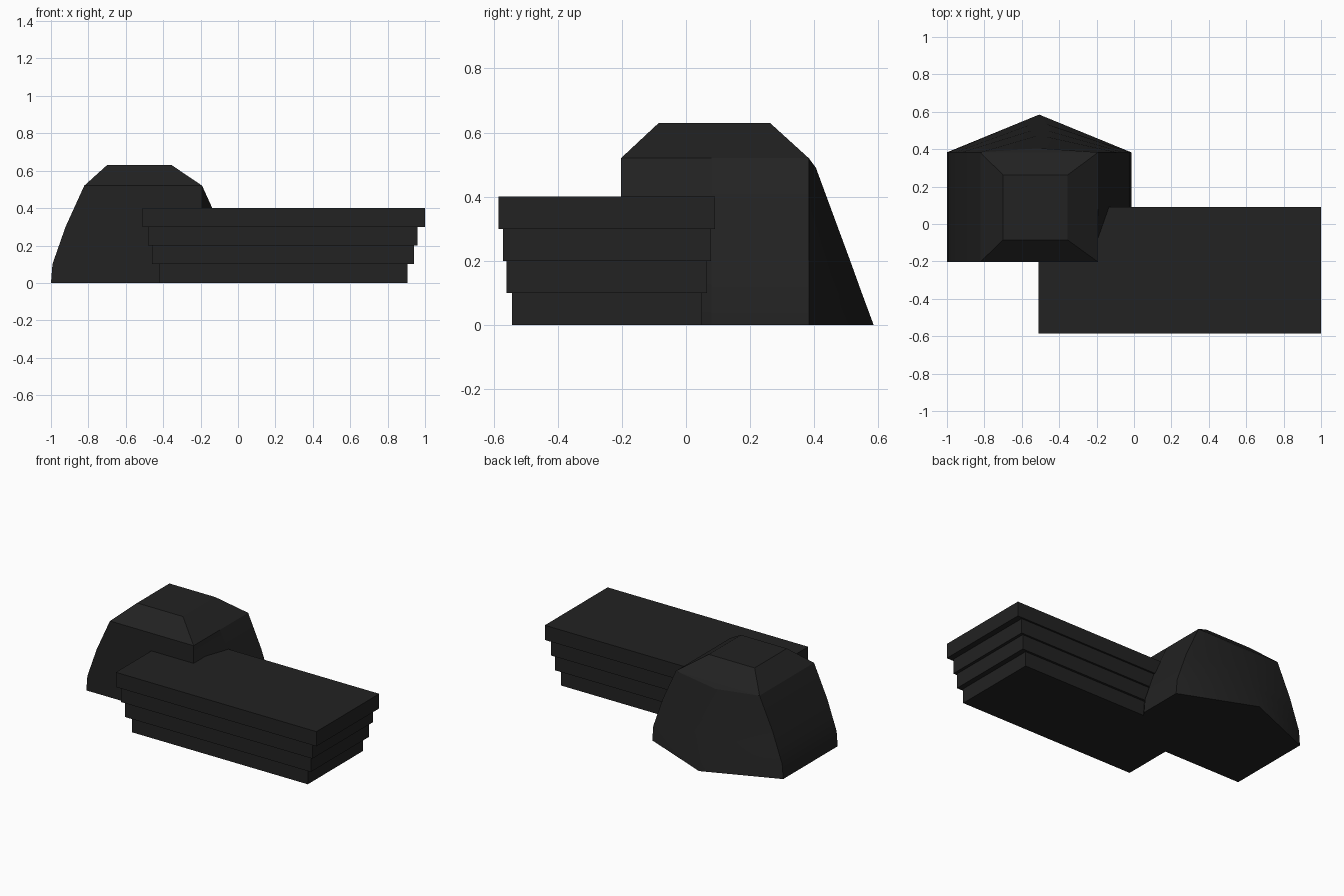
import bpy
import bmesh

cube = bpy.data.objects.get("Cube")
if cube:
    bpy.data.objects.remove(cube, do_unlink=True)

# One charcoal colour throughout
charcoal = bpy.data.materials.new("charcoal")
charcoal.use_nodes = True
colour = (0.016, 0.016, 0.016, 1)
charcoal.diffuse_color = colour
charcoal.node_tree.nodes["Principled BSDF"].inputs["Base Color"].default_value = colour


def finish(name, bm):
    bmesh.ops.recalc_face_normals(bm, faces=bm.faces)
    mesh = bpy.data.meshes.new(name)
    bm.to_mesh(mesh)
    bm.free()
    mesh.materials.append(charcoal)
    obj = bpy.data.objects.new(name, mesh)
    bpy.context.collection.objects.link(obj)
    return obj


def slab(name, x0, x1, y0, y1, z0, z1):
    bm = bmesh.new()
    bmesh.ops.create_cube(bm, size=1)
    for v in bm.verts:
        v.co.x = x1 if v.co.x > 0 else x0
        v.co.y = y1 if v.co.y > 0 else y0
        v.co.z = z1 if v.co.z > 0 else z0
    return finish(name, bm)


# Stepped platform, each tier overhanging the one below
TIERS = [(-0.42, 0.905, -0.542, 0.05), (-0.46, 0.94, -0.56, 0.065),
         (-0.48, 0.96, -0.571, 0.078), (-0.51, 1.0, -0.585, 0.09)]
for i, (x0, x1, y0, y1) in enumerate(TIERS):
    slab(f"platform_tier_{i + 1}", x0, x1, y0, y1, i * 0.1, (i + 1) * 0.1)

# Tower: stacked outlines with a pointed back and a cut front corner
CX, FRONT, BACK, SHOULDER = -0.507, -0.203, 0.383, 0.08
LEVELS = [(0, 0.493, 0.585), (0.1, 0.485, 0.548), (0.2, 0.45, 0.512),
          (0.3, 0.415, 0.475), (0.52, 0.315, 0.405)]
bm = bmesh.new()
rings = []
for z, half, point_y in LEVELS:
    point_z = min(z, 0.49)
    rings.append([bm.verts.new(p) for p in (
        (CX - half, FRONT, z), (-0.192, FRONT, z), (CX + half, SHOULDER, z),
        (CX + half, BACK, z), (CX, point_y, point_z), (CX - half, BACK, z))])

# Smooth walls, kept sharp at every corner except the back point
sharp = []
for low, high in zip(rings, rings[1:]):
    for i in range(6):
        j = (i + 1) % 6
        wall = bm.faces.new((low[i], low[j], high[j], high[i]))
        wall.smooth = True
        if i != 4:
            sharp.append((low[i], high[i]))
for a, b in sharp:
    bm.edges.get((a, b)).smooth = False
bm.faces.new(rings[0])

# Hipped roof with a flat top
fl, fr, mid, br, point, bl = rings[-1]
tfl, tfr, tbr, tbl = [bm.verts.new((x, y, 0.63)) for x, y in
                      ((-0.70, -0.085), (-0.355, -0.085), (-0.355, 0.262), (-0.70, 0.262))]
for face in ((fl, fr, tfr, tfl), (fr, mid, br, tbr, tfr), (br, bl, tbl, tbr),
             (br, point, bl), (bl, fl, tfl, tbl), (tfl, tfr, tbr, tbl)):
    bm.faces.new(face)
finish("tower", bm)
